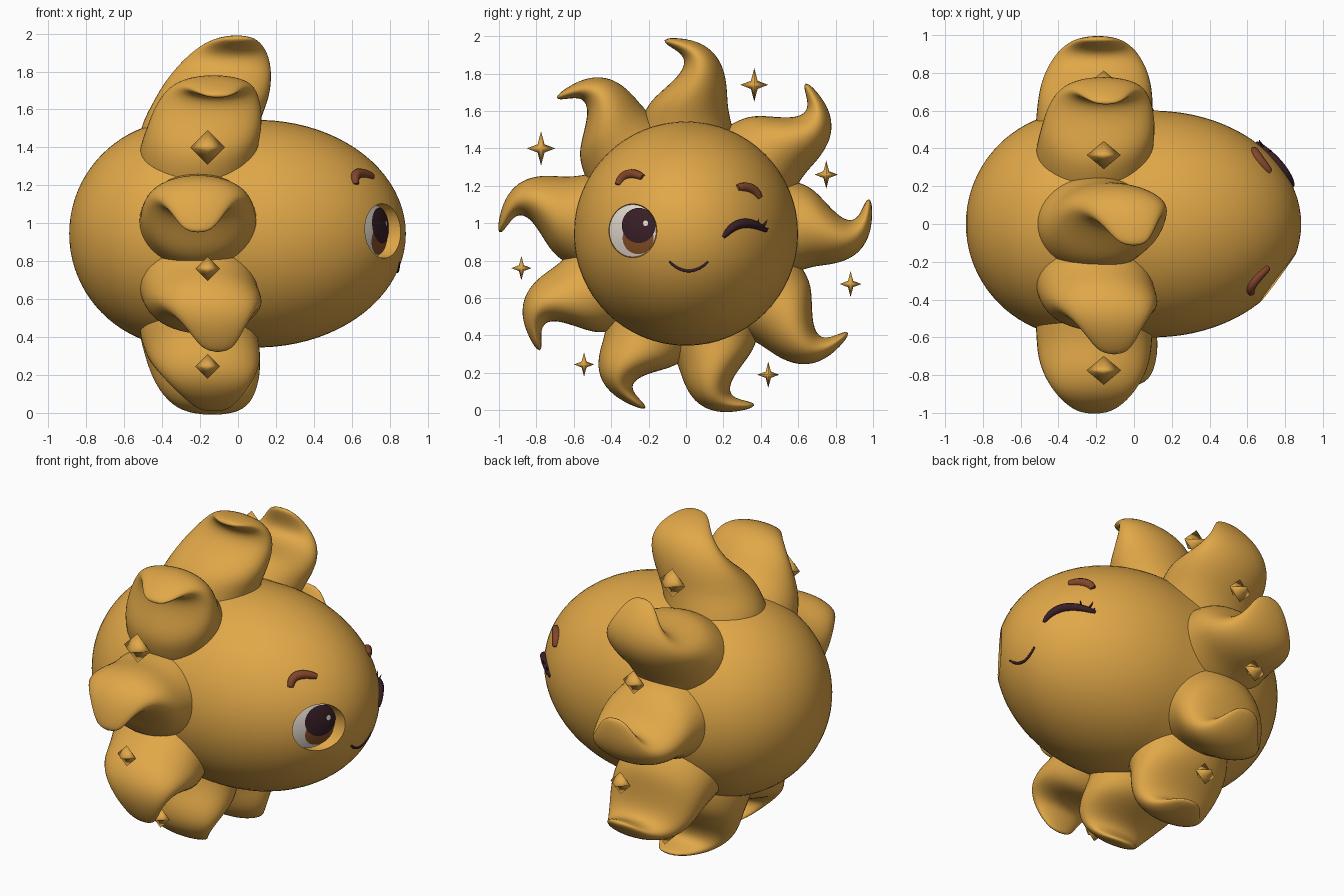
import bpy, bmesh
from math import sin, cos, pi, radians, sqrt
from mathutils import Vector

cube = bpy.data.objects.get("Cube")
if cube:
    bpy.data.objects.remove(cube)

CZ = 0.945            # height of the body axis
RAD, LEN = 0.6, 0.785  # body radius and front-cap length


def material(name, color):
    m = bpy.data.materials.new(name)
    m.use_nodes = True
    m.diffuse_color = (*color, 1)
    bsdf = m.node_tree.nodes["Principled BSDF"]
    bsdf.inputs["Base Color"].default_value = (*color, 1)
    bsdf.inputs["Roughness"].default_value = 0.7
    return m


gold = material("gold", (0.75, 0.39, 0.065))
plum = material("dark plum", (0.04, 0.014, 0.02))
brown = material("brow brown", (0.22, 0.06, 0.025))
amber = material("iris amber", (0.25, 0.08, 0.02))
white = material("eye white", (0.8, 0.72, 0.65))


def make(name, bm, mat):
    me = bpy.data.meshes.new(name)
    bm.to_mesh(me)
    bm.free()
    me.materials.append(mat)
    ob = bpy.data.objects.new(name, me)
    bpy.context.collection.objects.link(ob)
    me.polygons.foreach_set("use_smooth", [True] * len(me.polygons))
    return ob


def activate(ob):
    bpy.ops.object.select_all(action='DESELECT')
    ob.select_set(True)
    bpy.context.view_layer.objects.active = ob


def loft(loops):
    """Closed skin over a list of vertex loops."""
    bm = bmesh.new()
    rings = [[bm.verts.new(p) for p in loop] for loop in loops]
    n = len(rings[0])
    for a, b in zip(rings, rings[1:]):
        for i in range(n):
            j = (i + 1) % n
            bm.faces.new((a[i], a[j], b[j], b[i]))
    bm.faces.new(rings[0])
    bm.faces.new(rings[-1])
    bmesh.ops.recalc_face_normals(bm, faces=bm.faces)
    return bm


# Body: an egg lying along x, long at the face and blunter at the back
bm = bmesh.new()
bmesh.ops.create_uvsphere(bm, u_segments=64, v_segments=41, radius=1)
for v in bm.verts:
    x, y, z = v.co
    v.co = (z * LEN + 0.1 if z > 0 else z * 0.61 - 0.28, x * RAD, y * RAD + CZ)
bmesh.ops.recalc_face_normals(bm, faces=bm.faces)
body = make("body", bm, gold)

# Eye socket, cut into the body down to a slanted floor
EY, EZ, EW, EH = -0.285, 0.96, 0.125, 0.14


def floor_x(y):
    return 0.635 + 0.6 * (y + 0.41)


def ellipse(scale, n=40):
    for i in range(n):
        a = 2 * pi * i / n
        yield EY + EW * scale * cos(a), EZ + EH * scale * sin(a)


cutter = make("socket_cutter", loft([
    [(floor_x(y), y, z) for y, z in ellipse(1)],
    [(floor_x(y) + 0.3, y, z) for y, z in ellipse(1.15)]]), gold)
cutter.hide_render = True
mod = body.modifiers.new("socket", 'BOOLEAN')
mod.operation, mod.object, mod.solver = 'DIFFERENCE', cutter, 'EXACT'
activate(body)
bpy.ops.object.modifier_apply(modifier=mod.name)
bpy.data.objects.remove(cutter)
activate(body)
bpy.ops.object.shade_smooth_by_angle(angle=radians(35))


# Eye: layered thin domed discs
def eye_disc(name, cy, cz, ry, rz, lift, mat, n=32, rings=5):
    bm = bmesh.new()

    def vert(y, z):
        d = ((y - EY) / EW) ** 2 + ((z - EZ) / EH) ** 2
        return bm.verts.new((floor_x(y) + 0.03 * max(0, 1 - d) + lift, y, z))
    mid = vert(cy, cz)
    prev = None
    for k in range(1, rings + 1):
        s = k / rings
        ring = [vert(cy + ry * s * cos(2 * pi * i / n),
                     cz + rz * s * sin(2 * pi * i / n)) for i in range(n)]
        for i in range(n):
            j = (i + 1) % n
            if prev:
                bm.faces.new((prev[i], ring[i], ring[j], prev[j]))
            else:
                bm.faces.new((mid, ring[i], ring[j]))
        prev = ring
    return make(name, bm, mat)


eye_disc("eye_white", EY, EZ, EW, EH, 0.002, white)
eye_disc("eye_iris", -0.256, 0.92, 0.083, 0.085, 0.006, amber)
eye_disc("eye_pupil", -0.253, 0.988, 0.09, 0.094, 0.01, plum)
eye_disc("eye_glint", -0.216, 1.0, 0.014, 0.016, 0.014, white, 8, 1)


# Face strokes: tapered tubes lying on the body surface
def on_body(y, z, lift=0.0):
    r2 = (y * y + (z - CZ) ** 2) / RAD ** 2
    return Vector((0.1 + LEN * sqrt(max(0, 1 - r2)) + lift, y, z))


def stroke(name, a, mid, b, width, mat, taper=0.3, tip_lift=0.0):
    """Arc from a to b that passes through mid."""
    cu = bpy.data.curves.new(name, 'CURVE')
    cu.dimensions = '3D'
    cu.bevel_depth, cu.bevel_resolution, cu.use_fill_caps = width, 3, True
    sp = cu.splines.new('POLY')
    n = 16
    sp.points.add(n)
    a, mid, b = Vector(a), Vector(mid), Vector(b)
    ctrl = 2 * mid - (a + b) / 2
    for i, p in enumerate(sp.points):
        t = i / n
        q = a * (1 - t) ** 2 + ctrl * 2 * t * (1 - t) + b * t * t
        p.co = (*on_body(q.x, q.y, tip_lift * t), 1)
        p.radius = taper + (1 - taper) * sin(pi * t) ** 0.6 if not tip_lift else 1 - 0.9 * t
    ob = bpy.data.objects.new(name, cu)
    bpy.context.collection.objects.link(ob)
    cu.materials.append(mat)
    activate(ob)
    bpy.ops.object.convert(target='MESH')
    bpy.ops.object.shade_smooth_by_angle(angle=radians(60))


stroke("right_brow", (-0.365, 1.205), (-0.31, 1.26), (-0.23, 1.245), 0.027, brown, 0.6)
stroke("left_brow", (0.275, 1.19), (0.345, 1.185), (0.395, 1.135), 0.027, brown, 0.6)
stroke("wink", (0.2, 0.925), (0.3, 0.998), (0.43, 0.96), 0.026, plum, 0.35)
stroke("mouth", (-0.09, 0.795), (0.015, 0.745), (0.12, 0.795), 0.008, plum, 0.7)
for y, z, dy, dz in ((0.375, 0.99, 0.015, 0.035), (0.4, 0.98, 0.035, 0.04),
                     (0.41, 0.965, 0.035, 0.01)):
    stroke("lash", (y, z), (y + dy * 0.6, z + dz * 0.4), (y + dy, z + dz),
           0.01, plum, tip_lift=0.04)

# Rays: (left edge t, r), (right edge t, r), half depth along x
SECTIONS = [
    ((-0.28, 0.42), (0.28, 0.42), 0.32),
    ((-0.25, 0.56), (0.25, 0.56), 0.31),
    ((-0.21, 0.69), (0.22, 0.67), 0.305),
    ((-0.12, 0.77), (0.22, 0.78), 0.29),
    ((-0.03, 0.85), (0.2, 0.89), 0.255),
    ((0.0, 0.92), (0.145, 0.98), 0.205),
    ((-0.03, 0.97), (0.04, 1.04), 0.145),
    ((-0.125, 1.02), (-0.115, 1.05), 0.07),
]
# Each ray: direction in degrees, length factor, forward lean of the tip
RAYS = [(90, 1.0, 0.2), (45, 0.97, 0.06), (4, 0.91, 0.02), (-38, 0.95, 0.08),
        (-75, 0.89, 0.08), (-110, 0.83, 0.08), (-148, 0.92, 0.1),
        (173, 0.91, 0.0), (127, 0.92, 0.1)]
BASE = 0.56
for k, (deg, length, lean) in enumerate(RAYS):
    ang = radians(deg)
    out, side = Vector((0, cos(ang), sin(ang))), Vector((0, sin(ang), -cos(ang)))
    loops = []
    for (lt, lr), (rt, rr), depth in SECTIONS:
        L, R = (side * t + out * (BASE + (r - BASE) * length) for t, r in ((lt, lr), (rt, rr)))
        c, h = (L + R) / 2, (R - L) / 2
        c += Vector((-0.21 + lean * max(lr - BASE, 0) / (1 - BASE), 0, CZ))
        loops.append([c + h * 1.05 * cos(a) + Vector((depth * 1.04 * sin(a), 0, 0))
                      for a in (2 * pi * i / 12 for i in range(12))])
    ray = make("ray_%d" % (k + 1), loft(loops), gold)
    smooth = ray.modifiers.new("smooth", 'SUBSURF')
    smooth.levels = smooth.render_levels = 2

# Sparkles: four-pointed stars between the rays (y, z, size)
for y, z, s in ((0.365, 1.74, 0.09), (0.75, 1.26, 0.075), (0.88, 0.675, 0.07),
                (0.44, 0.19, 0.07), (-0.545, 0.245, 0.065),
                (-0.88, 0.76, 0.065), (-0.775, 1.4, 0.092)):
    bm = bmesh.new()
    rim = []
    for i in range(8):
        r = s * (0.34 if i % 2 else 1)
        rim.append(bm.verts.new((-0.16, y + 0.83 * r * cos(i * pi / 4), z + r * sin(i * pi / 4))))
    for sgn in (1, -1):
        pole = bm.verts.new((-0.16 + sgn * s, y, z))
        for i in range(8):
            bm.faces.new((rim[i], rim[(i + 1) % 8], pole))
    bmesh.ops.recalc_face_normals(bm, faces=bm.faces)
    make("sparkle", bm, gold)
